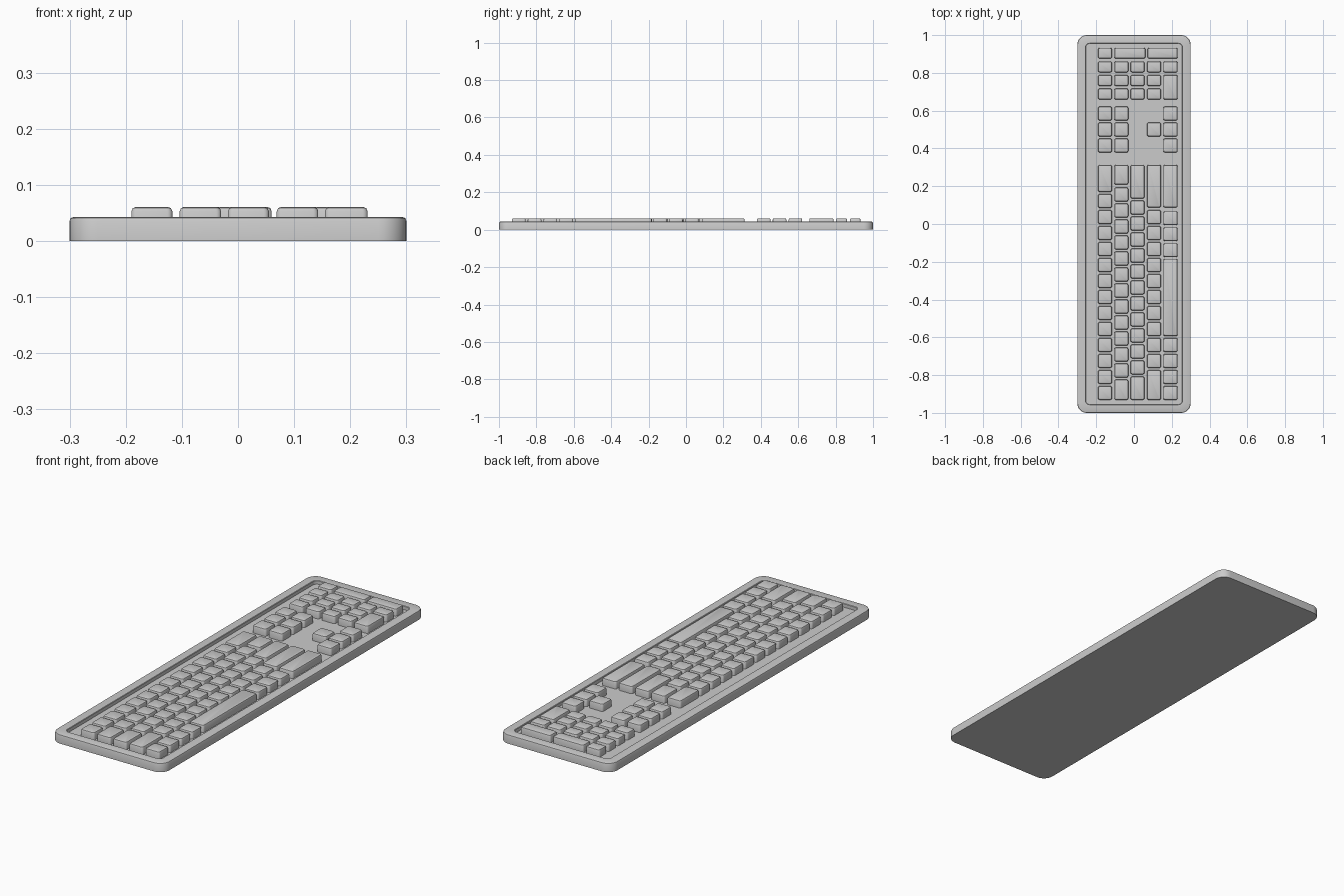
import bpy, bmesh, math

if "Cube" in bpy.data.objects:
    bpy.data.objects.remove(bpy.data.objects["Cube"])

PITCH = 0.0847      # key spacing along the keyboard
KEY = 0.073         # single key size
COLS = [(-0.190, -0.117), (-0.104, -0.030), (-0.018, 0.055), (0.069, 0.143), (0.155, 0.231)]
Y0, Y1 = -0.931, 0.313   # ends of the main key block


def ring(bm, x0, x1, y0, y1, z, r, seg):
    """Rounded-rectangle loop of vertices at height z."""
    verts = []
    corners = [(x1 - r, y1 - r), (x0 + r, y1 - r), (x0 + r, y0 + r), (x1 - r, y0 + r)]
    for i, (cx, cy) in enumerate(corners):
        for k in range(seg + 1):
            a = math.pi / 2 * (i + k / seg)
            verts.append(bm.verts.new((cx + r * math.cos(a), cy + r * math.sin(a), z)))
    return verts


def loft(bm, rect, levels, seg):
    """Closed solid through loops given as (inset, z, corner radius)."""
    x0, x1, y0, y1 = rect
    rings = [ring(bm, x0 + d, x1 - d, y0 + d, y1 - d, z, r, seg) for d, z, r in levels]
    n = len(rings[0])
    for a, b in zip(rings, rings[1:]):
        for i in range(n):
            j = (i + 1) % n
            bm.faces.new((a[i], a[j], b[j], b[i]))
    bm.faces.new(rings[0][::-1])
    bm.faces.new(rings[-1])


def build(name, rects, levels, seg):
    bm = bmesh.new()
    for rect in rects:
        loft(bm, rect, levels, seg)
    me = bpy.data.meshes.new(name)
    bm.to_mesh(me)
    bm.free()
    ob = bpy.data.objects.new(name, me)
    bpy.context.collection.objects.link(ob)
    bpy.ops.object.select_all(action='DESELECT')
    ob.select_set(True)
    bpy.context.view_layer.objects.active = ob
    bpy.ops.object.shade_smooth_by_angle(angle=math.radians(35))
    return ob


# Case: outer wall, softened rim, recessed key bed
build("case", [(-0.3, 0.3, -1.0, 1.0)],
      [(0, 0, 0.05), (0, 0.036, 0.05), (0.002, 0.041, 0.048), (0.007, 0.043, 0.043),
       (0.043, 0.043, 0.022), (0.045, 0.041, 0.020), (0.045, 0.025, 0.020)], 8)

KEY_LEVELS = [(0, 0.024, 0.009), (0, 0.053, 0.009), (0.0024, 0.0587, 0.008), (0.008, 0.061, 0.005)]


def run(col, start, count):
    """A run of single keys along one row."""
    return [(*COLS[col], start + i * PITCH, start + i * PITCH + KEY) for i in range(count)]


# Main block: single keys plus wide end keys in each row
main = run(0, Y0, 13)
for col, low_end, count, high_start in [(1, -0.824, 12, 0.209), (2, -0.808, 11, 0.135),
                                        (3, -0.774, 10, 0.088)]:
    main.append((*COLS[col], Y0, low_end))
    main += run(col, low_end + 0.012, count)
    main.append((*COLS[col], high_start, Y1))
main.append((*COLS[0], 0.170, Y1))
main += run(4, Y0, 4) + run(4, -0.175, 3)
main.append((*COLS[4], 0.088, Y1))
build("main_keys", main, KEY_LEVELS, 4)
build("space_bar", [(*COLS[4], -0.593, -0.184)], KEY_LEVELS, 4)

# Navigation and arrow keys
nav = [k for c in (0, 1, 4) for k in run(c, 0.379, 3)] + run(3, 0.464, 1)
build("navigation_keys", nav, KEY_LEVELS, 4)

# Number pad, turned to run across the end of the case
PAD = [(0.659, 0.717), (0.731, 0.789), (0.803, 0.861), (0.876, 0.933)]
pad = [(*COLS[c], *PAD[r]) for c in range(4) for r in range(3)]
pad += [(*COLS[4], *PAD[2]), (*COLS[4], PAD[0][0], PAD[1][1]), (*COLS[0], *PAD[3]),
        (-0.104, 0.060, *PAD[3]), (0.072, 0.231, *PAD[3])]
build("number_pad_keys", pad, KEY_LEVELS, 4)
